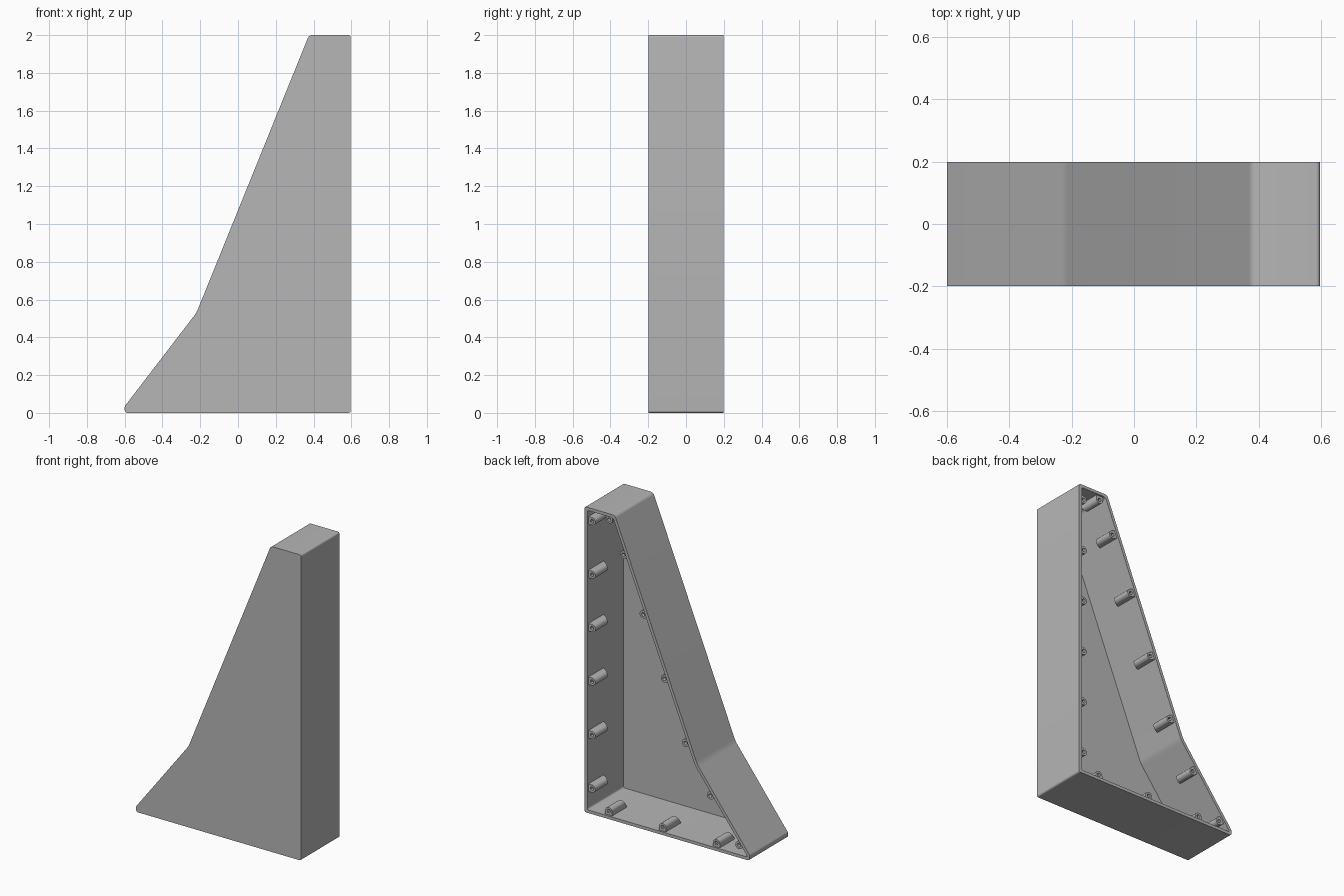
import bpy, bmesh, math
from mathutils import Vector

cube = bpy.data.objects.get("Cube")
if cube:
    bpy.data.objects.remove(cube, do_unlink=True)

grey = bpy.data.materials.new("light grey plastic")
grey.use_nodes = True
grey.diffuse_color = (0.47, 0.47, 0.47, 1)
grey.node_tree.nodes["Principled BSDF"].inputs["Base Color"].default_value = (0.47, 0.47, 0.47, 1)

FRONT, BACK = -0.198, 0.198
WALL = 0.02
# Side outline in x and z, anticlockwise, with corner radii
CORNERS = [Vector(p) for p in
           ((-0.6, 0), (0.596, 0), (0.596, 2), (0.376, 2), (-0.22, 0.53), (-0.6, 0.035))]
RADII = [0.02, 0.012, 0.012, 0.025, 0.15, 0.02]
COUNT = len(CORNERS)


def edge(i):
    """Start, unit direction, inward normal and length of one outline edge."""
    a, b = CORNERS[i % COUNT], CORNERS[(i + 1) % COUNT]
    d = (b - a).normalized()
    return a, d, Vector((-d.y, d.x)), (b - a).length


def inset_corners(distance):
    result = []
    for i in range(COUNT):
        _, _, n0, _ = edge(i - 1)
        a, _, n1, _ = edge(i)
        result.append(a + (n0 + n1) * distance / (1 + n0.dot(n1)))
    return result


def rounded(points, radii, steps=6):
    """Replace each corner by a short arc."""
    out = []
    for i, p in enumerate(points):
        u = points[i - 1] - p
        v = points[(i + 1) % COUNT] - p
        half = u.angle(v) / 2
        cut = min(radii[i] / math.tan(half), u.length * 0.45, v.length * 0.45)
        a, b = p + u.normalized() * cut, p + v.normalized() * cut
        radius = cut * math.tan(half)
        centre = p + (u.normalized() + v.normalized()).normalized() * (radius / math.sin(half))
        for k in range(steps + 1):
            chord = a.lerp(b, k / steps) - centre
            out.append(centre + chord.normalized() * radius)
    return out


def ring(bm, points, depth):
    """Add a loop of vertices; depth is a number or a rule of the point."""
    return [bm.verts.new((p.x, depth(p) if callable(depth) else depth, p.y)) for p in points]


def bridge(bm, a, b):
    for i in range(len(a)):
        j = (i + 1) % len(a)
        bm.faces.new((a[i], a[j], b[j], b[i]))


def finish(bm, name):
    bmesh.ops.recalc_face_normals(bm, faces=bm.faces)
    mesh = bpy.data.meshes.new(name)
    bm.to_mesh(mesh)
    bm.free()
    mesh.materials.append(grey)
    obj = bpy.data.objects.new(name, mesh)
    bpy.context.collection.objects.link(obj)
    bpy.ops.object.select_all(action='DESELECT')
    obj.select_set(True)
    bpy.context.view_layer.objects.active = obj
    bpy.ops.object.shade_smooth_by_angle(angle=math.radians(30))
    return obj


# Hollow shell, open at the back
bm = bmesh.new()
outline = rounded(CORNERS, RADII)
cavity = rounded(inset_corners(WALL), RADII)
rings = [ring(bm, outline, FRONT), ring(bm, outline, BACK),
         ring(bm, cavity, BACK), ring(bm, cavity, FRONT + WALL)]
for a, b in zip(rings, rings[1:]):
    bridge(bm, a, b)
bm.faces.new(rings[0])
bm.faces.new(rings[-1])
finish(bm, "open_shell")


# Screw boss: a half-round rib on the wall with a blind hole and a slanted lower end
def screw_boss(name, i, along):
    start, d, n, _ = edge(i)
    radius, hole, offset, sides = 0.025, 0.012, 0.045, 12
    centre = start + d * along + n * offset
    end = BACK - 0.012
    foot = WALL / 2 - offset
    outer, inner = [], []
    for k in range(sides + 1):
        t = math.pi * k / sides
        outer.append(centre + d * radius * math.cos(t) + n * radius * math.sin(t))
    outer += [centre - d * radius + n * foot, centre + d * radius + n * foot]
    for p in outer:
        inner.append(centre + (p - centre).normalized() * hole)

    def slanted(p):
        return end - 0.125 - 0.6 * (radius - (p - centre).dot(n))

    bm = bmesh.new()
    loops = [ring(bm, outer, slanted), ring(bm, outer, end),
             ring(bm, inner, end), ring(bm, inner, end - 0.09)]
    for a, b in zip(loops, loops[1:]):
        bridge(bm, a, b)
    bm.faces.new(loops[0])
    bm.faces.new(loops[-1])
    finish(bm, name)


# Bosses spaced along each wall, measured from the start of its edge
BOSSES = {
    "bottom_boss": (0, [0.25, 0.64, 1.03]),
    "left_wall_boss": (1, [0.16 + 0.35 * k for k in range(6)]),
    "top_boss": (2, [0.17]),
    "upper_slope_boss": (3, [0.25, 0.63, 1.04, 1.45]),
    "lower_slope_boss": (4, [0.2, 0.54]),
}
for label, (i, places) in BOSSES.items():
    for k, along in enumerate(places):
        screw_boss(f"{label}_{k + 1}", i, along)
